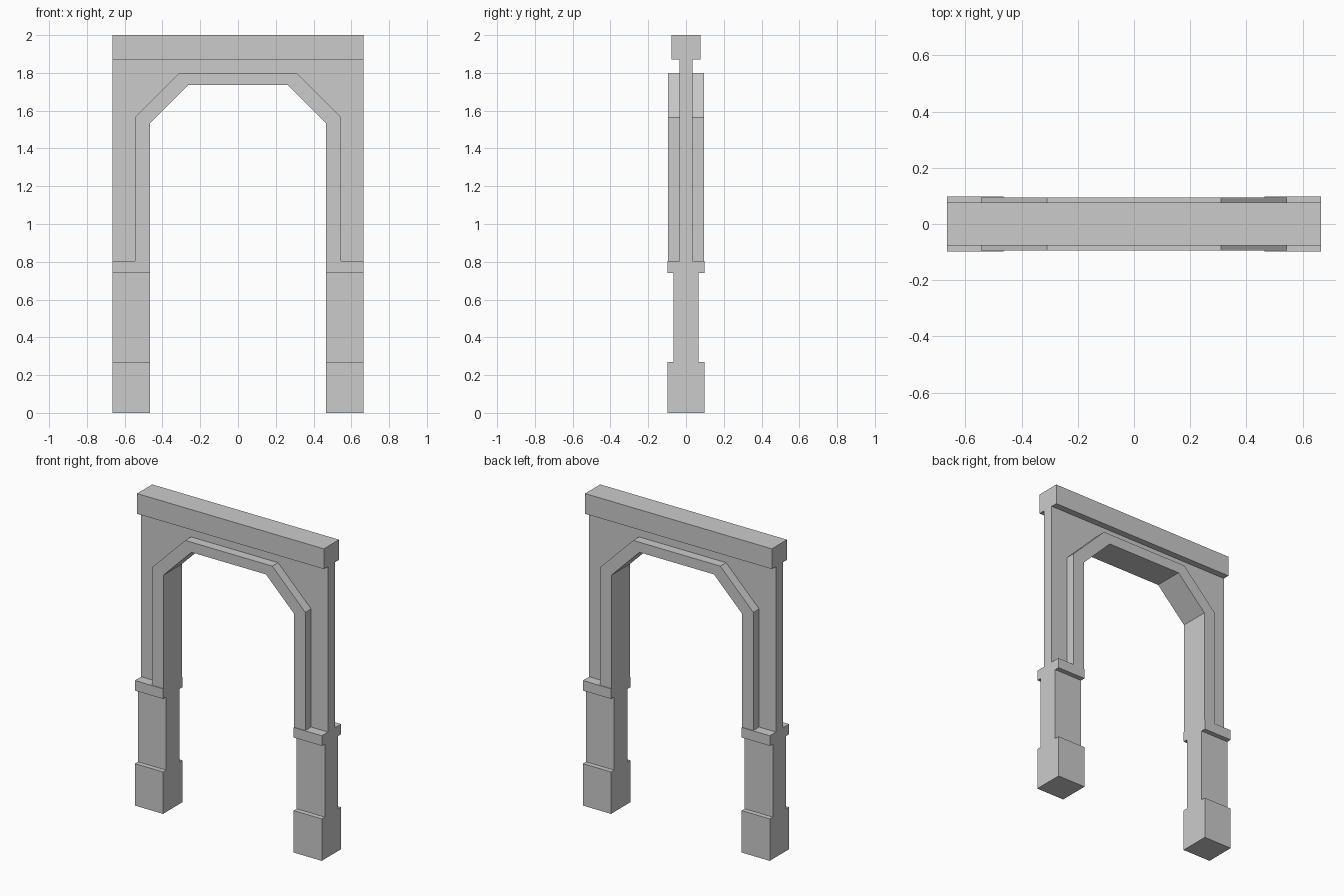
import bpy, bmesh
from mathutils import Vector

if "Cube" in bpy.data.objects:
    bpy.data.objects.remove(bpy.data.objects["Cube"])

HALF_W = 0.665      # outer half width of the gateway
OPEN_W = 0.465      # half width of the opening
CAP_Z = 0.805       # top of the lower pillars
BEAM_Z = 1.87       # underside of the top beam


def extrude_profile(name, points, depth):
    """Fill a closed outline of 3D points and extrude it along depth."""
    bm = bmesh.new()
    face = bm.faces.new([bm.verts.new(p) for p in points])
    side = bmesh.ops.extrude_face_region(bm, geom=[face])
    moved = [v for v in side["geom"] if isinstance(v, bmesh.types.BMVert)]
    bmesh.ops.translate(bm, vec=Vector(depth), verts=moved)
    bmesh.ops.recalc_face_normals(bm, faces=bm.faces)
    mesh = bpy.data.meshes.new(name)
    bm.to_mesh(mesh)
    bm.free()
    obj = bpy.data.objects.new(name, mesh)
    bpy.context.collection.objects.link(obj)
    return obj


def front_slab(name, outline, half_y):
    """Slab with an (x, z) outline, centred on y = 0."""
    return extrude_profile(name, [(x, -half_y, z) for x, z in outline],
                           (0, 2 * half_y, 0))


def both_sides(half):
    """Complete an open half path (x > 0) with its mirror image."""
    return half + [(-x, z) for x, z in reversed(half)]


# Chamfered arch lines: outer and inner edge of the raised trim
arch_outer = both_sides([(0.545, CAP_Z), (0.545, 1.565), (0.31, 1.80)])
arch_inner = both_sides([(OPEN_W, CAP_Z), (OPEN_W, 1.535), (0.265, 1.735)])

# Thin wall around the arch
wall_outer = both_sides([(HALF_W, CAP_Z), (HALF_W, BEAM_Z)])
front_slab("wall_panel", wall_outer + arch_outer[::-1], 0.035)

# Raised trim following the arch
front_slab("arch_trim", arch_outer + arch_inner[::-1], 0.094)

# Top beam
front_slab("top_beam", both_sides([(HALF_W, BEAM_Z), (HALF_W, 2.0)]), 0.077)

# Lower pillars: stepped plinth, shaft and cap
steps = [(0.098, 0), (0.098, 0.27), (0.067, 0.27),
         (0.067, 0.74), (0.098, 0.74), (0.098, CAP_Z)]
pillar_section = both_sides(steps)
for side, x in (("left", -HALF_W), ("right", OPEN_W)):
    extrude_profile(side + "_pillar", [(x, y, z) for y, z in pillar_section],
                    (HALF_W - OPEN_W, 0, 0))
